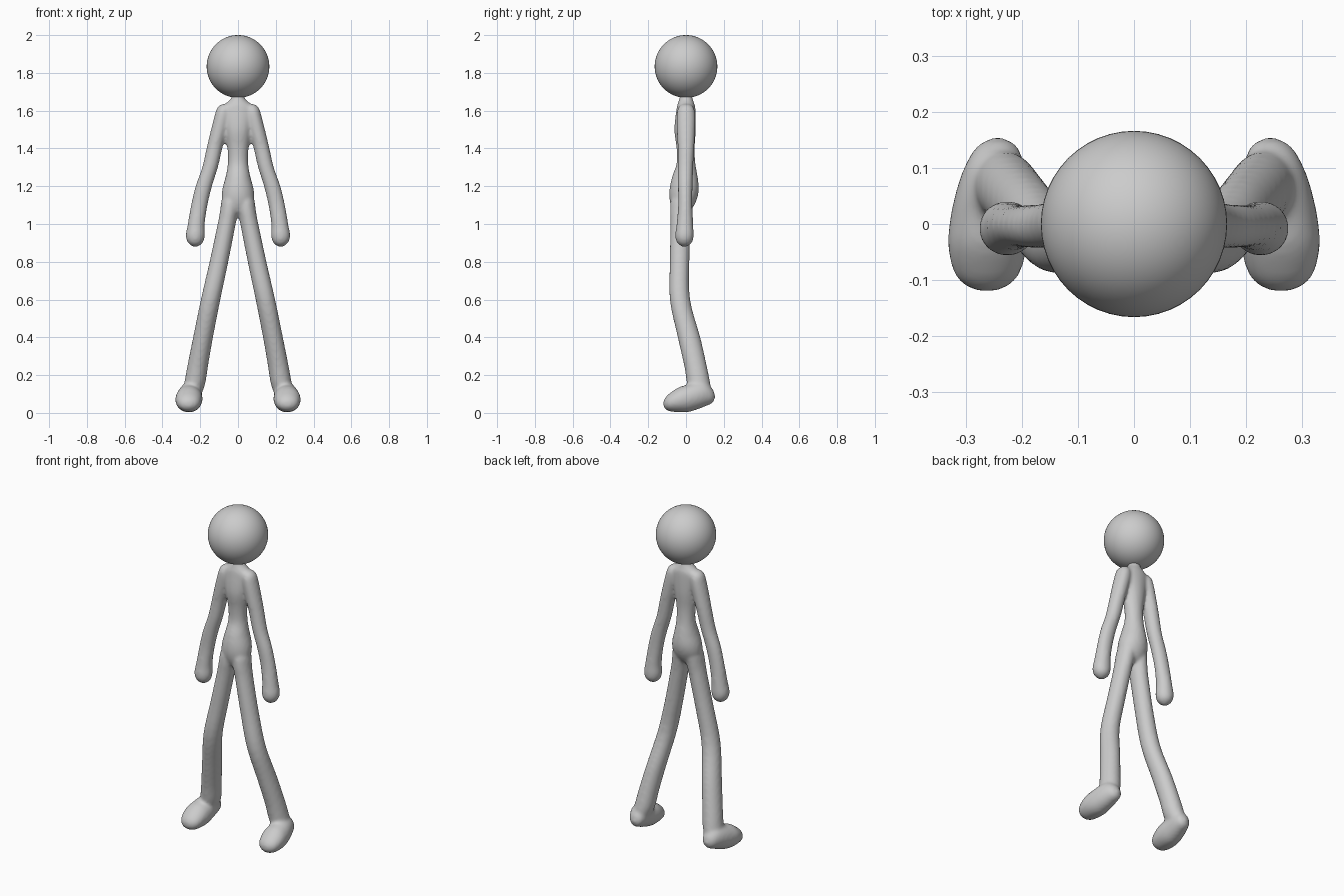
import bpy, bmesh, math
from mathutils import Vector

cube = bpy.data.objects.get("Cube")
if cube:
    bpy.data.objects.remove(cube)

grey = bpy.data.materials.new("light grey")
grey.use_nodes = True
grey.diffuse_color = (0.6, 0.6, 0.6, 1)
grey.node_tree.nodes["Principled BSDF"].inputs["Base Color"].default_value = (0.6, 0.6, 0.6, 1)

SIDES, STEPS = 24, 4


def smooth_path(rows):
    """Catmull-Rom interpolation through rows of (x, y, z, r1, r2)."""
    rows = [Vector(r) for r in rows]
    out = []
    for i in range(len(rows) - 1):
        a, b, c, d = rows[max(i - 1, 0)], rows[i], rows[i + 1], rows[min(i + 2, len(rows) - 1)]
        for s in range(STEPS):
            t = s / STEPS
            out.append(b + (c - a) * (t / 2) + (a * 2 - b * 5 + c * 4 - d) * (t * t / 2)
                       + (b * 3 - a - c * 3 + d) * (t ** 3 / 2))
    return out + [rows[-1]]


def loft(bm, rows, along="z", side=1):
    """Skin elliptical rings, lying across z or across y."""
    rings = []
    for x, y, z, r1, r2 in smooth_path(rows):
        ring = []
        for k in range(SIDES):
            a = math.tau * k / SIDES
            u, v = r1 * math.cos(a), r2 * math.sin(a)
            co = (x + u, y + v, z) if along == "z" else (x + u, y, z + v)
            ring.append(bm.verts.new((co[0] * side, co[1], co[2])))
        rings.append(ring)
    faces = [bm.faces.new((p[k], p[(k + 1) % SIDES], q[(k + 1) % SIDES], q[k]))
             for p, q in zip(rings, rings[1:]) for k in range(SIDES)]
    faces += [bm.faces.new(rings[0]), bm.faces.new(rings[-1])]
    bmesh.ops.recalc_face_normals(bm, faces=faces)


# Ring rows: centre x, y, z, then the two half widths
torso = [(0, 0, 1.72, .03, .03), (0, 0, 1.67, .034, .034), (0, 0, 1.64, .062, .043),
         (0, 0, 1.61, .088, .05), (0, -.005, 1.5, .072, .057), (0, -.002, 1.4, .056, .048),
         (0, 0, 1.32, .054, .05), (0, -.006, 1.25, .066, .068), (0, -.01, 1.18, .084, .078),
         (0, -.016, 1.12, .084, .07), (0, -.022, 1.07, .05, .045), (0, -.025, 1.055, .015, .015)]
arm = [(.07, 0, 1.635, .018, .02), (.075, 0, 1.615, .036, .042), (.083, 0, 1.57, .042, .05),
       (.105, 0, 1.48, .043, .048), (.125, 0, 1.4, .042, .044), (.148, -.003, 1.3, .042, .041),
       (.181, -.004, 1.2, .044, .039), (.205, -.004, 1.1, .044, .038), (.221, -.006, 1.0, .045, .044),
       (.226, -.008, .94, .051, .049), (.226, -.008, .905, .042, .042), (.226, -.008, .885, .022, .022),
       (.226, -.008, .878, .006, .006)]
leg = [(.035, -.015, 1.17, .02, .03), (.04, -.02, 1.13, .045, .058), (.047, -.025, 1.07, .048, .06),
       (.06, -.028, 1.0, .048, .055), (.101, -.034, .8, .05, .052), (.145, -.032, .6, .052, .054),
       (.185, .016, .4, .053, .06), (.213, .05, .25, .055, .06), (.228, .066, .16, .056, .062),
       (.242, .075, .1, .05, .06)]
foot = [(.262, -.12, .05, .008, .008), (.262, -.113, .05, .034, .026), (.262, -.09, .055, .058, .046),
        (.261, -.04, .069, .071, .066), (.258, .01, .077, .07, .073), (.254, .06, .09, .063, .072),
        (.248, .105, .098, .053, .062), (.244, .14, .09, .035, .038), (.243, .154, .087, .008, .008)]

bm = bmesh.new()
loft(bm, torso)
for side in (1, -1):
    loft(bm, arm, side=side)
    loft(bm, leg, side=side)
    loft(bm, foot, along="y", side=side)
mesh = bpy.data.meshes.new("body")
bm.to_mesh(mesh)
bm.free()
body = bpy.data.objects.new("body", mesh)
bpy.context.collection.objects.link(body)

# Fuse the limbs and torso into one soft skin
remesh = body.modifiers.new("fuse", "REMESH")
remesh.mode = "VOXEL"
remesh.voxel_size = 0.009
remesh.use_smooth_shade = True
soften = body.modifiers.new("soften", "SMOOTH")
soften.factor = 0.5
soften.iterations = 8
mesh.materials.append(grey)

# Head
bpy.ops.mesh.primitive_uv_sphere_add(segments=48, ring_count=32, radius=0.166, location=(0, 0, 1.834))
head = bpy.context.object
head.name = "head"
head.data.materials.append(grey)
bpy.ops.object.shade_smooth()
